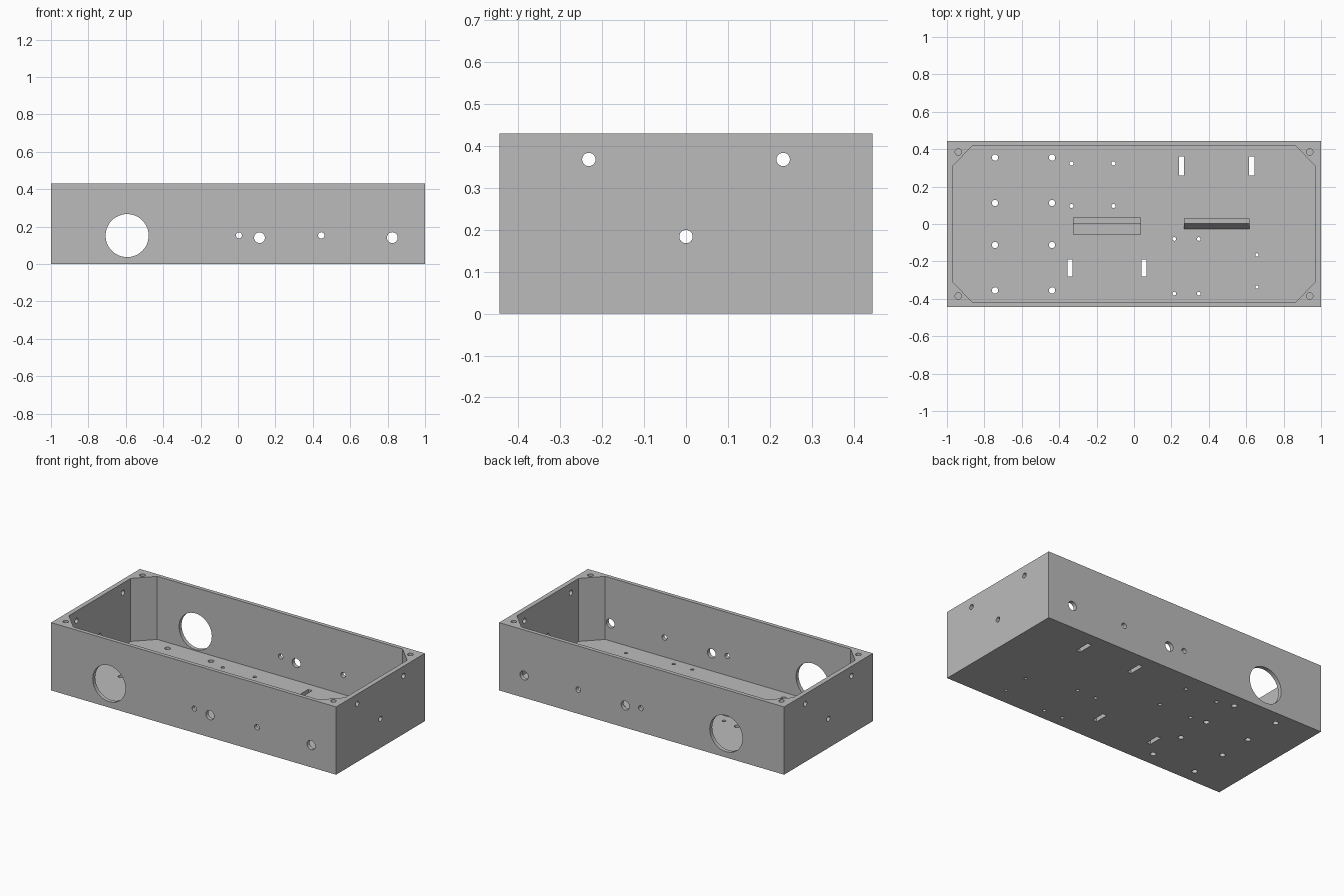
import bpy, bmesh, math
from mathutils import Matrix, Vector

if "Cube" in bpy.data.objects:
    bpy.data.objects.remove(bpy.data.objects["Cube"])

L, W, H = 1.0, 0.445, 0.43      # half length, half width, height
FLOOR = 0.03

grey = bpy.data.materials.new("grey plastic")
grey.diffuse_color = (0.5, 0.5, 0.5, 1)
grey.use_nodes = True
grey.node_tree.nodes["Principled BSDF"].inputs["Base Color"].default_value = grey.diffuse_color


def make(name, bm):
    bmesh.ops.recalc_face_normals(bm, faces=bm.faces)
    me = bpy.data.meshes.new(name)
    bm.to_mesh(me)
    bm.free()
    me.materials.append(grey)
    ob = bpy.data.objects.new(name, me)
    bpy.context.collection.objects.link(ob)
    return ob


def box(bm, x0, x1, y0, y1, z0, z1):
    m = (Matrix.Translation(((x0 + x1) / 2, (y0 + y1) / 2, (z0 + z1) / 2))
         @ Matrix.Diagonal((x1 - x0, y1 - y0, z1 - z0, 1)))
    bmesh.ops.create_cube(bm, size=1, matrix=m)


def drill(bm, centre, r, length, axis="Z"):
    rot = {"X": Matrix.Rotation(math.pi / 2, 4, "Y"),
           "Y": Matrix.Rotation(math.pi / 2, 4, "X"),
           "Z": Matrix.Identity(4)}[axis]
    bmesh.ops.create_cone(bm, cap_ends=True, segments=48 if r > 0.1 else 24,
                          radius1=r, radius2=r, depth=length,
                          matrix=Matrix.Translation(centre) @ rot)


def prism(bm, points, offset):
    face = bm.faces.new([bm.verts.new(p) for p in points])
    ext = bmesh.ops.extrude_face_region(bm, geom=[face], use_keep_orig=True)
    verts = [v for v in ext["geom"] if isinstance(v, bmesh.types.BMVert)]
    bmesh.ops.translate(bm, verts=verts, vec=Vector(offset))


# Solid block of the tray
bm = bmesh.new()
box(bm, -L, L, -W, W, 0, H)
tray = make("tray", bm)
cutters = []

# Cavity with chamfered corners
bm = bmesh.new()
quarter = [(0.97, 0.31), (0.861, 0.42)]
outline = (quarter + [(-x, y) for x, y in reversed(quarter)]
           + [(-x, -y) for x, y in quarter]
           + [(x, -y) for x, y in reversed(quarter)])
prism(bm, [(x, y, FLOOR) for x, y in outline], (0, 0, 0.6))
cutters.append(make("cavity_cutter", bm))

# Floor holes, strap slots and blind screw holes in the corners
bm = bmesh.new()
holes = [(x, y, 0.017) for x in (-0.743, -0.438) for y in (-0.355, -0.112, 0.112, 0.355)]
holes += [(x, y, 0.011) for x in (-0.334, -0.11) for y in (0.096, 0.324)]
holes += [(x, y, 0.01) for x in (0.216, 0.347) for y in (-0.08, -0.372)]
holes += [(0.658, y, 0.009) for y in (-0.165, -0.337)]
for x, y, r in holes:
    drill(bm, (x, y, 0), r, 0.2)
for x0, y0, y1 in ((0.24, 0.26, 0.362), (0.615, 0.26, 0.362),
                   (-0.356, -0.28, -0.19), (0.04, -0.28, -0.19)):
    box(bm, x0, x0 + 0.028, y0, y1, -0.1, 0.1)
for x in (-0.94, 0.94):
    for y in (-0.385, 0.385):
        drill(bm, (x, y, H), 0.017, 0.2)
cutters.append(make("floor_cutter", bm))

# Holes through the front and back walls
bm = bmesh.new()
for x, z, r in ((-0.593, 0.152, 0.115), (0.005, 0.153, 0.016), (0.115, 0.141, 0.029),
                (0.445, 0.153, 0.017), (0.825, 0.141, 0.029)):
    drill(bm, (x, 0, z), r, 1.2, "Y")
cutters.append(make("wall_cutter", bm))

# Holes through the end walls
bm = bmesh.new()
for y, z in ((-0.232, 0.368), (0.232, 0.368), (0, 0.184)):
    drill(bm, (0, y, z), 0.016, 2.4, "X")
cutters.append(make("end_cutter", bm))

for c in cutters:
    c.hide_render = True
    mod = tray.modifiers.new(c.name, "BOOLEAN")
    mod.operation, mod.solver, mod.object = "DIFFERENCE", "EXACT", c
bpy.context.view_layer.objects.active = tray
tray.select_set(True)
for mod in list(tray.modifiers):
    bpy.ops.object.modifier_apply(modifier=mod.name)
for c in cutters:
    bpy.data.objects.remove(c)
bpy.ops.object.shade_smooth_by_angle(angle=math.radians(30))

# Low supports on the floor: a stepped ledge and a sloped ledge
low = FLOOR - 0.005
for name, x0, x1, profile in (
        ("stepped_support", -0.327, 0.038,
         [(0.036, low), (0.036, 0.09), (0.004, 0.09), (0.004, 0.05), (-0.057, 0.05), (-0.057, low)]),
        ("sloped_support", 0.267, 0.617,
         [(0.03, low), (0.03, 0.09), (0.004, 0.09), (-0.03, low)])):
    bm = bmesh.new()
    prism(bm, [(x0, y, z) for y, z in profile], (x1 - x0, 0, 0))
    make(name, bm)
